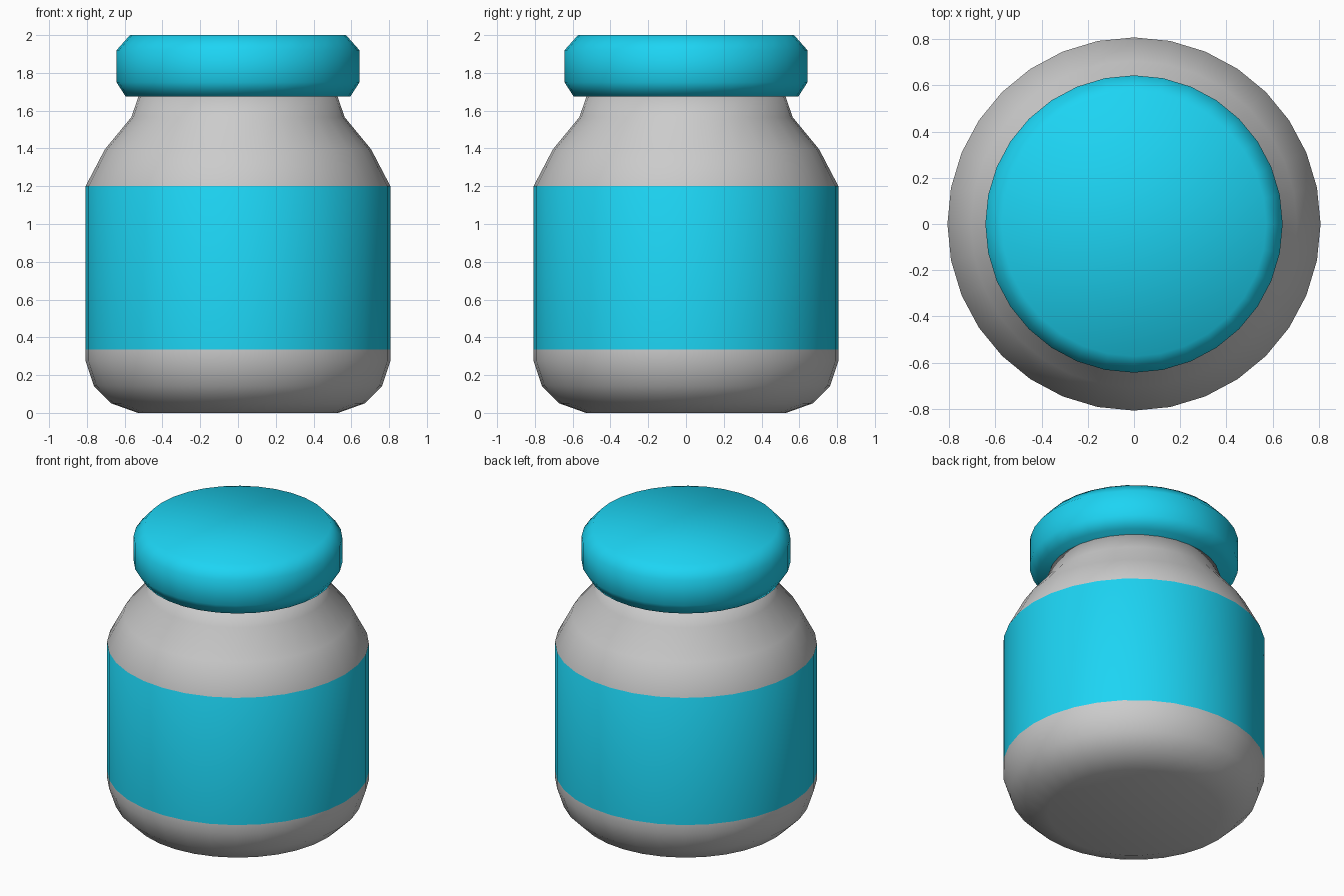
import bpy, bmesh, math

if "Cube" in bpy.data.objects:
    bpy.data.objects.remove(bpy.data.objects["Cube"])

SIDES = 32


def material(name, rgb):
    m = bpy.data.materials.new(name)
    m.diffuse_color = (*rgb, 1)
    m.use_nodes = True
    m.node_tree.nodes["Principled BSDF"].inputs["Base Color"].default_value = m.diffuse_color
    return m


def lathe(name, profile, mats, band=None):
    """Closed turned solid from (radius, z) points; band = profile segment using slot 1."""
    bm = bmesh.new()
    rings = [[bm.verts.new((r * math.cos(2 * math.pi * i / SIDES),
                            r * math.sin(2 * math.pi * i / SIDES), z))
              for i in range(SIDES)] for r, z in profile]
    for k in range(len(rings) - 1):
        a, b = rings[k], rings[k + 1]
        for i in range(SIDES):
            j = (i + 1) % SIDES
            f = bm.faces.new((a[i], a[j], b[j], b[i]))
            f.material_index = 1 if k == band else 0
    bm.faces.new(rings[0][::-1])
    bm.faces.new(rings[-1])
    for f in bm.faces:
        f.smooth = True
    me = bpy.data.meshes.new(name)
    bm.to_mesh(me)
    bm.free()
    for m in mats:
        me.materials.append(m)
    ob = bpy.data.objects.new(name, me)
    bpy.context.collection.objects.link(ob)
    return ob


cyan = material("cyan", (0.012, 0.66, 0.9))
grey = material("grey", (0.8, 0.8, 0.8))

# Jar body with rounded base, label band, shoulder and neck
lathe("jar_body", [(0.53, 0), (0.67, 0.05), (0.763, 0.143), (0.807, 0.275),
                   (0.807, 0.335), (0.807, 1.2), (0.705, 1.395),
                   (0.565, 1.565), (0.525, 1.68)], [grey, cyan], band=4)

# Lid with bevelled rims
lathe("lid", [(0.595, 1.675), (0.643, 1.75), (0.643, 1.92), (0.572, 2.0)], [cyan])
